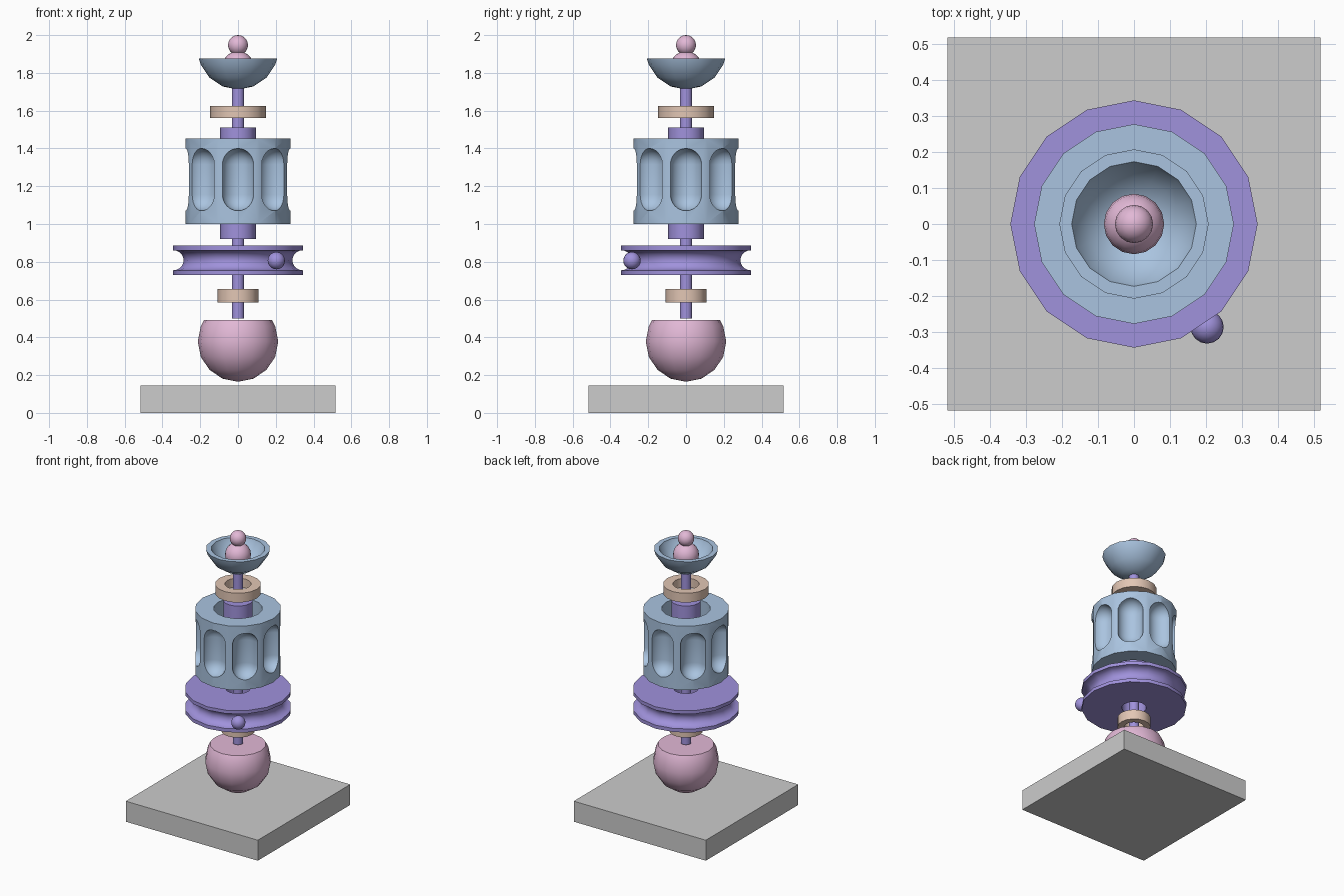
import bpy, bmesh, math
from math import sin, cos, pi, radians

if "Cube" in bpy.data.objects:
    bpy.data.objects.remove(bpy.data.objects["Cube"])

SIDES = 16


def material(name, rgb):
    mat = bpy.data.materials.new(name)
    lin = [((c / 255 + 0.055) / 1.055) ** 2.4 for c in rgb]
    mat.diffuse_color = (*lin, 1)
    mat.use_nodes = True
    mat.node_tree.nodes["Principled BSDF"].inputs["Base Color"].default_value = mat.diffuse_color
    return mat


GREY = material("grey", (204, 204, 204))
PINK = material("pink", (226, 184, 214))
PURPLE = material("purple", (160, 146, 220))
BLUE = material("blue", (170, 196, 224))
TAN = material("tan", (226, 198, 180))


def finish(obj, angle=35):
    bpy.ops.object.select_all(action='DESELECT')
    obj.select_set(True)
    bpy.context.view_layer.objects.active = obj
    bpy.ops.object.shade_smooth_by_angle(angle=radians(angle))


def lathe(name, profile, mat, closed=False, loc=(0, 0, 0), sides=SIDES):
    """Revolve (radius, z) points about z; closed profiles make rings."""
    bm = bmesh.new()
    rings = [[bm.verts.new((r * cos(2 * pi * i / sides), r * sin(2 * pi * i / sides), z))
              for i in range(sides)] for r, z in profile]
    pairs = list(zip(rings, rings[1:]))
    if closed:
        pairs.append((rings[-1], rings[0]))
    for a, b in pairs:
        for i in range(sides):
            j = (i + 1) % sides
            bm.faces.new((a[i], a[j], b[j], b[i]))
    bmesh.ops.remove_doubles(bm, verts=bm.verts, dist=1e-5)
    bmesh.ops.recalc_face_normals(bm, faces=bm.faces)
    mesh = bpy.data.meshes.new(name)
    bm.to_mesh(mesh)
    bm.free()
    obj = bpy.data.objects.new(name, mesh)
    bpy.context.collection.objects.link(obj)
    obj.location = loc
    mesh.materials.append(mat)
    finish(obj)
    return obj


def rod(name, r, z0, z1, mat):
    return lathe(name, [(0, z0), (r, z0), (r, z1), (0, z1)], mat)


def ring(name, r_in, r_out, z0, z1, mat):
    return lathe(name, [(r_in, z0), (r_out, z0), (r_out, z1), (r_in, z1)], mat, closed=True)


def arc(r, zc, a0, a1, n):
    """Sphere outline; angles in degrees measured up from the bottom pole."""
    return [(r * sin(radians(a0 + (a1 - a0) * k / n)),
             zc - r * cos(radians(a0 + (a1 - a0) * k / n))) for k in range(n + 1)]


def ball(name, r, loc, mat):
    return lathe(name, arc(r, 0, 0, 180, 10), mat, loc=loc)


# Square base plate
bpy.ops.mesh.primitive_cube_add(size=1, location=(0, 0, 0.0725))
base = bpy.context.object
base.name = "base_plate"
base.scale = (1.034, 1.034, 0.145)
base.data.materials.append(GREY)

# Large ball with a flat cut top
cut = 90 + math.degrees(math.asin(0.113 / 0.213))
lathe("flat_top_ball", arc(0.213, 0.378, 0, 90, 4) + [(0.1968, 0.4595)]
      + [arc(0.213, 0.378, cut, cut, 1)[0], (0, 0.491)], PINK)

# Central shaft, hub and the two collars
rod("shaft", 0.033, 0.5, 1.74, PURPLE)
rod("hub", 0.094, 0.92, 1.51, PURPLE)
ring("lower_collar", 0.065, 0.108, 0.585, 0.655, TAN)
ring("upper_collar", 0.085, 0.147, 1.56, 1.625, TAN)

# Grooved pulley wheel with its centre hole
groove = [(0.343 - 0.055 * sin(pi * k / 10), 0.808 - 0.053 * cos(pi * k / 10))
          for k in range(11)]
lathe("pulley", [(0.08, 0.73), (0.343, 0.73)] + groove + [(0.343, 0.885), (0.08, 0.885)],
      PURPLE, closed=True)
ball("pulley_ball", 0.046, (0.203, -0.286, 0.806), PURPLE)

# Drum with eight rounded flutes cut around its side
drum = ring("drum", 0.157, 0.277, 1.0, 1.452, BLUE)
capsule = arc(0.085, 1.155, 0, 90, 6) + arc(0.085, 1.315, 90, 180, 6)
for k in range(8):
    a = k * pi / 4
    cutter = lathe("flute_cutter", capsule, BLUE,
                   loc=(0.278 * cos(a), 0.278 * sin(a), 0), sides=24)
    cutter.rotation_euler.z = a
    cutter.hide_render = True
    bpy.context.view_layer.update()
    mod = drum.modifiers.new("flute", 'BOOLEAN')
    mod.operation = 'DIFFERENCE'
    mod.solver = 'EXACT'
    mod.object = cutter
    bpy.context.view_layer.objects.active = drum
    bpy.ops.object.modifier_apply(modifier=mod.name)
    bpy.data.objects.remove(cutter)
finish(drum)

# Thick bowl holding two stacked balls
rim_out = math.degrees(math.acos(0.05 / 0.213))
rim_in = math.degrees(math.acos(0.05 / 0.18))
lathe("bowl", arc(0.213, 1.925, 0, 67.5, 3) + [arc(0.213, 1.925, rim_out, rim_out, 1)[0]]
      + [arc(0.18, 1.925, rim_in, rim_in, 1)[0]] + arc(0.18, 1.925, 67.5, 0, 3), BLUE)
ball("bowl_ball", 0.084, (0, 0, 1.831), PINK)
ball("top_ball", 0.053, (0, 0, 1.947), PINK)
